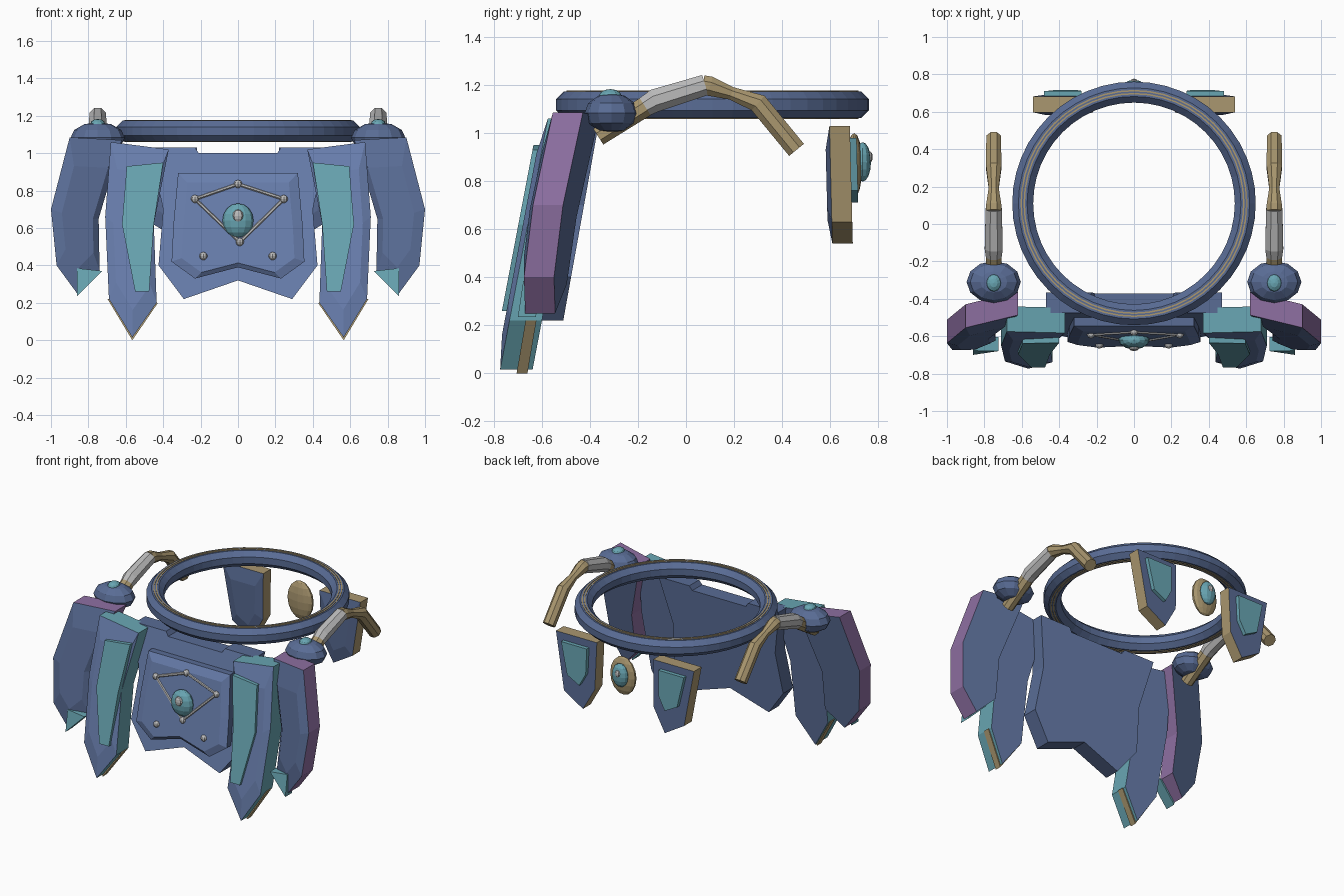
import bpy, bmesh, math
from mathutils import Vector, Matrix

if "Cube" in bpy.data.objects:
    bpy.data.objects.remove(bpy.data.objects["Cube"])


def mat(name, rgb):
    m = bpy.data.materials.new(name)
    m.diffuse_color = (*rgb, 1)
    m.use_nodes = True
    m.node_tree.nodes["Principled BSDF"].inputs["Base Color"].default_value = m.diffuse_color
    return m


NAVY = mat("navy", (0.10, 0.15, 0.30))
BLUE = mat("blue", (0.14, 0.21, 0.42))
TEAL = mat("teal", (0.14, 0.38, 0.45))
PURPLE = mat("purple", (0.27, 0.16, 0.36))
GOLD = mat("gold", (0.40, 0.31, 0.16))
GREY = mat("grey", (0.5, 0.5, 0.5))


def finish(name, bm, *mats):
    bmesh.ops.recalc_face_normals(bm, faces=bm.faces[:])
    me = bpy.data.meshes.new(name)
    bm.to_mesh(me)
    bm.free()
    for m in mats:
        me.materials.append(m)
    ob = bpy.data.objects.new(name, me)
    bpy.context.collection.objects.link(ob)
    return ob


def panel(name, pts, y0, z0, lean, t, face, side, side_sign=1, x0=0, yaw=0, dome=0.0, inset=0.6):
    """Leaning plate from an (x, z) outline; y0 is its back at (x0, z0), the front is t nearer -y."""
    bm = bmesh.new()
    cx = sum(p[0] for p in pts) / len(pts)
    cz = sum(p[1] for p in pts) / len(pts)

    def ring(off, k=1.0):
        out = []
        for x, z in pts:
            x, z = cx + (x - cx) * k, cz + (z - cz) * k
            y = y0 + lean * (z - z0) + yaw * (x - x0) - off
            out.append(bm.verts.new((x * side_sign, y, z)))
        return out

    rings = [ring(0), ring(t)]
    if dome:
        rings.append(ring(t + dome, inset))
    n = len(pts)
    for j in range(len(rings) - 1):
        for i in range(n):
            a, b = rings[j], rings[j + 1]
            f = bm.faces.new((a[i], a[(i + 1) % n], b[(i + 1) % n], b[i]))
            f.material_index = 1 if j == 0 else 0
    bm.faces.new(rings[0])
    bm.faces.new(rings[-1])
    return finish(name, bm, face, side)


def ball(name, loc, radii, m, seg=12, rings=6, tilt=0):
    bm = bmesh.new()
    bmesh.ops.create_uvsphere(bm, u_segments=seg, v_segments=rings, radius=1,
                              matrix=Matrix.Translation(loc) @ Matrix.Rotation(tilt, 4, 'X')
                              @ Matrix.Diagonal((*radii, 1)))
    return finish(name, bm, m)


def hoop(name, R, r, z, m, seg=48, sides=8):
    """Ring with a flat-topped polygonal section."""
    bm = bmesh.new()
    k = r / math.cos(math.pi / sides)
    rows = []
    for i in range(seg):
        a = 2 * math.pi * i / seg
        row = []
        for j in range(sides):
            b = 2 * math.pi * (j + 0.5) / sides
            d = R + k * math.cos(b)
            row.append(bm.verts.new((d * math.cos(a), 0.11 + d * math.sin(a), z + k * math.sin(b))))
        rows.append(row)
    for i in range(seg):
        for j in range(sides):
            p, q = rows[i], rows[(i + 1) % seg]
            bm.faces.new((p[j], q[j], q[(j + 1) % sides], p[(j + 1) % sides]))
    return finish(name, bm, m)


def tube(name, path, radii, m, sides=8):
    """Capped tube through 3D points with a radius at each."""
    bm = bmesh.new()
    P = [Vector(p) for p in path]
    rows = []
    for i, p in enumerate(P):
        d = (P[min(i + 1, len(P) - 1)] - P[max(i - 1, 0)]).normalized()
        u = d.orthogonal().normalized() if abs(d.x) > 0.1 else Vector((1, 0, 0))
        v = d.cross(u)
        rows.append([bm.verts.new(p + radii[i] * (u * math.cos(a) + v * math.sin(a)))
                     for a in (2 * math.pi * (j + 0.5) / sides for j in range(sides))])
    for a, b in zip(rows, rows[1:]):
        for j in range(sides):
            bm.faces.new((a[j], a[(j + 1) % sides], b[(j + 1) % sides], b[j]))
    bm.faces.new(rows[0])
    bm.faces.new(rows[-1])
    return finish(name, bm, m)


def sym(half):
    """Close a half outline by mirroring it across x = 0."""
    return half + [(-x, z) for x, z in reversed(half) if x > 1e-6]


# waist ring with thin gold inlay lines
hoop("waist_ring", 0.595, 0.056, 1.118, NAVY)
for r in (0.587, 0.603):
    for z in (1.063, 1.173):
        hoop("ring_inlay", r, 0.004, z, GOLD, 48, 4)

# central front apron and its raised plate
panel("apron", sym([(0, 0.32), (0.29, 0.22), (0.425, 0.40), (0.40, 0.7), (0.47, 1.03), (0.23, 1.03), (0.21, 1.0)]),
      -0.365, 1.03, 0.18, 0.11, BLUE, NAVY)
panel("apron_plate", sym([(0, 0.39), (0.23, 0.33), (0.355, 0.42), (0.345, 0.62), (0.32, 0.895)]),
      -0.49, 0.895, 0.18, 0.055, BLUE, NAVY, dome=0.02, inset=0.85)


def on_plate(x, z):
    return (x, -0.645 + 0.18 * (z - 0.45), z)


# studs, linking rods and gem
nodes = [(-0.23, 0.755), (0, 0.835), (0.245, 0.755), (0.01, 0.525)]
for x, z in nodes + [(-0.185, 0.45), (0.185, 0.45)]:
    ball("apron_stud", on_plate(x, z), (0.022,) * 3, GREY, 8, 6)
for i in range(4):
    tube("apron_rod", [on_plate(*nodes[i]), on_plate(*nodes[(i + 1) % 4])], [0.009] * 2, GREY, 6)
ball("apron_gem", (0, -0.62, 0.64), (0.083, 0.05, 0.092), TEAL, 12, 8)
ball("apron_gem_core", (0, -0.66, 0.665), (0.03, 0.02, 0.034), GREY, 8, 6)

inner = [(0.37, 1.02), (0.68, 1.06), (0.71, 0.66), (0.69, 0.22), (0.565, 0.015), (0.435, 0.20), (0.45, 0.62)]
inlay = [(0.40, 0.95), (0.595, 0.93), (0.62, 0.62), (0.55, 0.26), (0.475, 0.26), (0.45, 0.62)]
outer = [(0.62, 1.07), (0.90, 1.085), (1.0, 0.70), (0.97, 0.40), (0.86, 0.25), (0.74, 0.37), (0.745, 0.65)]
shield = [(0.54, 1.03), (0.22, 1.03), (0.23, 0.70), (0.32, 0.54), (0.47, 0.63)]
shield_inlay = [(0.48, 0.98), (0.28, 0.98), (0.285, 0.80), (0.335, 0.71), (0.43, 0.76)]

for s in (1, -1):
    # long inner tasset with inlay and gold tip trim
    panel("inner_tasset", inner, -0.44, 1.06, 0.19, 0.135, BLUE, TEAL, s, dome=0.02, inset=0.72)
    panel("inner_tasset_inlay", inlay, -0.57, 0.95, 0.19, 0.065, TEAL, TEAL, s)
    panel("inner_tasset_trim", [(0.428, 0.2), (0.697, 0.22), (0.565, 0.0)],
          -0.66, 0.0, 0.17, 0.045, GOLD, GOLD, s)
    # outer tasset, angled, with tip trim
    panel("outer_tasset", outer, -0.36, 1.08, 0.15, 0.125, NAVY, PURPLE, s, 0.62, -0.25, 0.025, 0.65)
    panel("outer_tasset_trim", [(0.725, 0.37), (0.86, 0.385), (0.86, 0.235)],
          -0.615, 0.3, 0.15, 0.075, TEAL, TEAL, s)
    # hip knob and cap
    ball("hip_knob", (s * 0.75, -0.31, 1.083), (0.145, 0.112, 0.083), NAVY, 12, 6)
    ball("hip_knob_cap", (s * 0.75, -0.315, 1.155), (0.04, 0.047, 0.028), TEAL, 12, 6)
    # bent side arm
    x = s * 0.75
    tube("arm_root", [(x, -0.365, 0.985), (x, -0.17, 1.11)], [0.042, 0.046], GOLD)
    tube("arm_grip", [(x, -0.18, 1.105), (x, -0.13, 1.135), (x, 0.08, 1.2)], [0.044, 0.052, 0.047], GREY)
    tube("arm_end", [(x, 0.07, 1.2), (x, 0.1, 1.195), (x, 0.19, 1.165), (x, 0.3, 1.125), (x, 0.46, 0.93)],
         [0.044, 0.044, 0.029, 0.044, 0.043], GOLD)
    # rear shields
    panel("rear_shield", shield, 0.682, 1.03, -0.025, 0.085, NAVY, GOLD, s, dome=0.018, inset=0.6)
    panel("rear_shield_inlay", shield_inlay, 0.71, 0.98, -0.025, 0.03, TEAL, TEAL, s)

# rear medallion
ball("medallion", (0, 0.70, 0.865), (0.10, 0.034, 0.135), GOLD, 14, 8)
ball("medallion_gem", (0, 0.735, 0.88), (0.06, 0.035, 0.082), TEAL, 12, 8)
ball("medallion_core", (0, 0.763, 0.90), (0.02, 0.014, 0.025), GREY, 8, 6)
